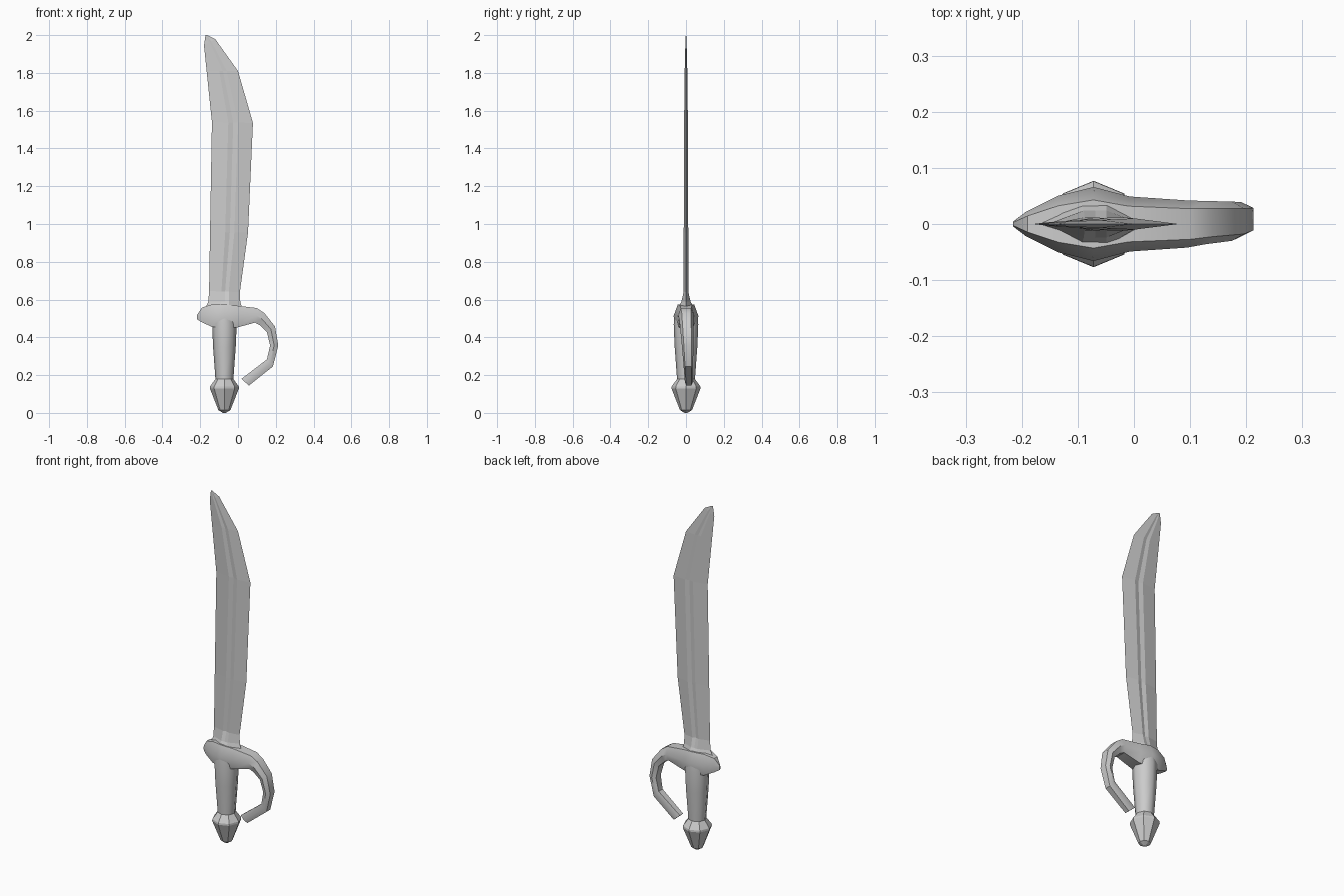
import bpy, bmesh, math
from mathutils import Vector

if "Cube" in bpy.data.objects:
    bpy.data.objects.remove(bpy.data.objects["Cube"])


def loft(name, rings, smooth_angle=None):
    """Skin equal-length closed rings, cap both ends."""
    bm = bmesh.new()
    vs = [[bm.verts.new(p) for p in ring] for ring in rings]
    n = len(vs[0])
    for a, b in zip(vs, vs[1:]):
        for i in range(n):
            j = (i + 1) % n
            bm.faces.new((a[i], a[j], b[j], b[i]))
    bm.faces.new(vs[0])
    bm.faces.new(vs[-1])
    bmesh.ops.remove_doubles(bm, verts=bm.verts, dist=0.0005)
    bmesh.ops.recalc_face_normals(bm, faces=bm.faces)
    me = bpy.data.meshes.new(name)
    bm.to_mesh(me)
    bm.free()
    ob = bpy.data.objects.new(name, me)
    bpy.context.collection.objects.link(ob)
    if smooth_angle:
        bpy.ops.object.select_all(action='DESELECT')
        ob.select_set(True)
        bpy.context.view_layer.objects.active = ob
        bpy.ops.object.shade_smooth_by_angle(angle=math.radians(smooth_angle))
    return ob


CX = -0.072  # handle axis


def octagons(profile):
    return [[(CX + r * math.cos(k * math.pi / 4), r * math.sin(k * math.pi / 4), z)
             for k in range(8)] for z, r in profile]


# Grip and faceted pommel
loft("grip", octagons([(0.165, 0.047), (0.20, 0.049), (0.35, 0.060),
                       (0.47, 0.065), (0.53, 0.060)]), 50)
loft("pommel", octagons([(0.0, 0.008), (0.015, 0.032), (0.13, 0.077),
                         (0.140, 0.076), (0.18, 0.047)]))

# Guard and knuckle bow: outer (x, z), inner (x, z), y min, y max
guard_path = [
    (-0.216, 0.520, -0.216, 0.495, -0.004, 0.004),
    (-0.190, 0.558, -0.195, 0.482, -0.022, 0.022),
    (-0.135, 0.575, -0.138, 0.455, -0.050, 0.050),
    (-0.072, 0.575, -0.072, 0.450, -0.066, 0.066),
    (-0.010, 0.568, -0.005, 0.452, -0.049, 0.049),
    (0.100, 0.555, 0.090, 0.478, -0.042, 0.042),
    (0.140, 0.528, 0.115, 0.465, -0.036, 0.041),
    (0.196, 0.457, 0.153, 0.428, -0.030, 0.040),
    (0.213, 0.357, 0.170, 0.357, -0.022, 0.039),
    (0.185, 0.246, 0.153, 0.283, -0.014, 0.038),
    (0.058, 0.145, 0.018, 0.180, -0.006, 0.036),
]
rings = []
for ox, oz, ix, iz, y0, y1 in guard_path:
    c, h = (y0 + y1) / 2, (y1 - y0) / 2
    mx, mz = (ox + ix) / 2, (oz + iz) / 2
    rings.append([(ox, c - h * 0.65, oz), (ox, c + h * 0.65, oz), (mx, c + h, mz),
                  (ix, c + h * 0.7, iz), (ix, c - h * 0.7, iz), (mx, c - h, mz)])
loft("guard", rings, 35)

# Blade: left edge (x, z), right edge (x, z), half thickness at the ridges
blade_path = [
    (-0.170, 0.560, 0.020, 0.560, 0.040),
    (-0.157, 0.590, 0.012, 0.590, 0.024),
    (-0.153, 0.645, 0.010, 0.640, 0.012),
    (-0.148, 0.955, 0.053, 0.955, 0.012),
    (-0.138, 1.540, 0.079, 1.535, 0.010),
    (-0.166, 1.810, 0.000, 1.810, 0.007),
    (-0.180, 1.945, -0.120, 1.978, 0.003),
    (-0.172, 2.000, -0.163, 2.000, 0.001),
]
rings = []
for k, (lx, lz, rx, rz, h) in enumerate(blade_path):
    a, b = Vector((lx, 0, lz)), Vector((rx, 0, rz))
    groove = 1.0 if k < 2 else 0.55
    half = [(0.40, h), (0.52, h * groove), (0.64, h)]
    ring = [a] + [a.lerp(b, t) + Vector((0, -y, 0)) for t, y in half]
    ring += [b] + [a.lerp(b, t) + Vector((0, y, 0)) for t, y in reversed(half)]
    rings.append(ring)
loft("blade", rings)
